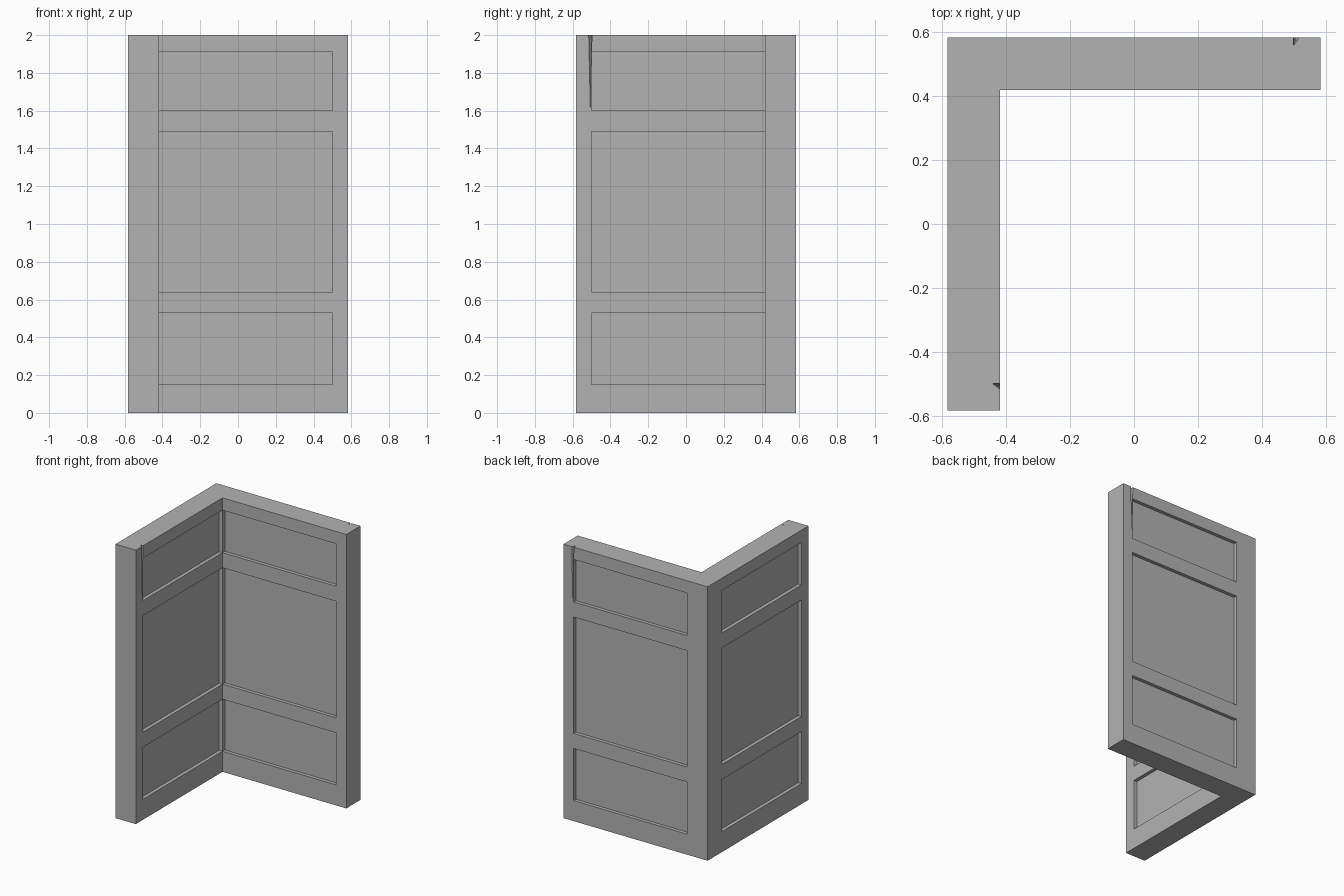
import bpy, bmesh
from mathutils import Vector

cube = bpy.data.objects.get("Cube")
if cube:
    bpy.data.objects.remove(cube)

HALF = 0.582       # half the plan size
INNER = 0.418      # inner wall faces
HEIGHT = 2.0
DEPTH = 0.026      # panel recess
OUT = 0.02         # cutter overhang
PANELS = [(0.15, 0.53), (0.64, 1.49), (1.60, 1.91)]
NEAR, FAR = -0.4175, 0.5

grey = bpy.data.materials.new("plain grey")
grey.use_nodes = True
colour = (0.45, 0.45, 0.45, 1)
grey.diffuse_color = colour
grey.node_tree.nodes["Principled BSDF"].inputs["Base Color"].default_value = colour


def make_object(name, bm):
    bmesh.ops.recalc_face_normals(bm, faces=bm.faces)
    mesh = bpy.data.meshes.new(name)
    bm.to_mesh(mesh)
    bm.free()
    mesh.materials.append(grey)
    obj = bpy.data.objects.new(name, mesh)
    bpy.context.collection.objects.link(obj)
    return obj


def add_box(bm, lo, hi):
    lo, hi = Vector(lo), Vector(hi)
    verts = bmesh.ops.create_cube(bm, size=1)["verts"]
    for v in verts:
        v.co = (lo + hi) / 2 + v.co * (hi - lo)


def add_notch(bm, corner, tip):
    # Tapered three-sided sliver that closes to a point at the bottom
    top = [bm.verts.new((x, y, HEIGHT + 0.01)) for x, y in corner]
    low = bm.verts.new((*tip, 1.585))
    bm.faces.new(top)
    for i in range(3):
        bm.faces.new((top[i], top[(i + 1) % 3], low))


# L-shaped corner wall
bm = bmesh.new()
plan = [(-HALF, -HALF), (-INNER, -HALF), (-INNER, INNER),
        (HALF, INNER), (HALF, HALF), (-HALF, HALF)]
base = bm.faces.new([bm.verts.new((x, y, 0)) for x, y in plan])
extruded = bmesh.ops.extrude_face_region(bm, geom=[base])["geom"]
bmesh.ops.translate(bm, vec=(0, 0, HEIGHT),
                    verts=[g for g in extruded if isinstance(g, bmesh.types.BMVert)])
wall = make_object("corner_wall", bm)

# Panel recesses on both faces of both wings
bm = bmesh.new()
for z0, z1 in PANELS:
    for d0, d1 in ((INNER - OUT, INNER + DEPTH), (HALF - DEPTH, HALF + OUT)):
        add_box(bm, (NEAR, d0, z0), (FAR, d1, z1))
        add_box(bm, (-d1, -FAR, z0), (-d0, -NEAR, z1))
panels = make_object("panel_cutter", bm)

# Thin split at the free end of each wing
bm = bmesh.new()
add_notch(bm, [(0.498, HALF + 0.002), (0.517, HALF + 0.002), (0.498, HALF - 0.025)],
          (0.507, HALF + 0.001))
add_notch(bm, [(-INNER + 0.002, -0.498), (-INNER + 0.002, -0.517), (-INNER - 0.023, -0.498)],
          (-INNER + 0.001, -0.507))
notches = make_object("notch_cutter", bm)

# Cut the recesses and remove the helpers
bpy.context.view_layer.objects.active = wall
wall.select_set(True)
for cutter in (panels, notches):
    cutter.hide_render = True
    mod = wall.modifiers.new("cut", "BOOLEAN")
    mod.operation = "DIFFERENCE"
    mod.solver = "EXACT"
    mod.object = cutter
    bpy.ops.object.modifier_apply(modifier=mod.name)
    bpy.data.objects.remove(cutter)
